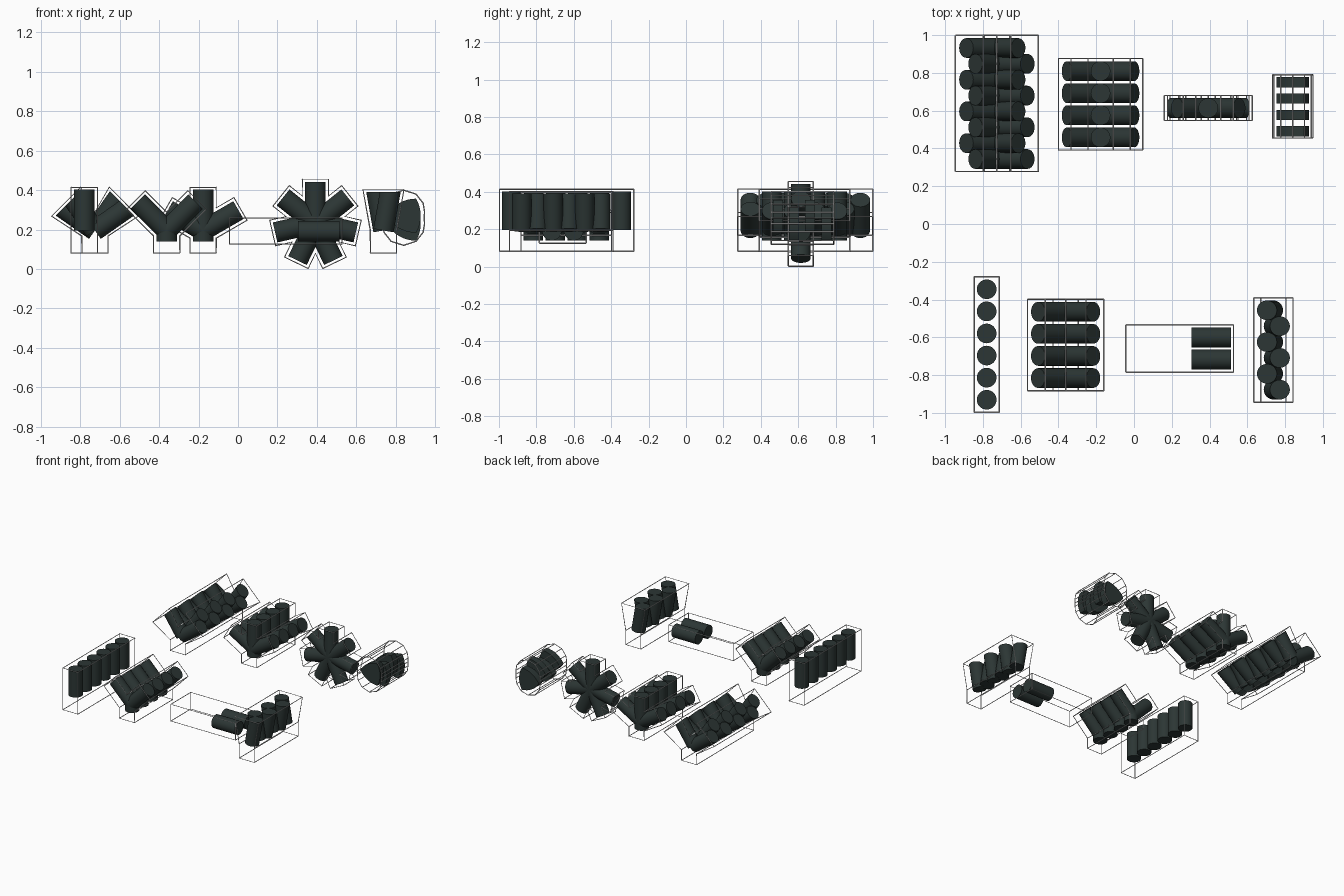
import bpy, bmesh
from math import sin, cos, tau, radians

cube = bpy.data.objects.get("Cube")
if cube:
    bpy.data.objects.remove(cube)


def material(name, rgb):
    mat = bpy.data.materials.new(name)
    mat.use_nodes = True
    mat.diffuse_color = (*rgb, 1)
    mat.node_tree.nodes["Principled BSDF"].inputs["Base Color"].default_value = (*rgb, 1)
    return mat


DARK = material("dark_green_grey", (0.025, 0.037, 0.035))
WIRE = material("pale_wire", (0.8, 0.8, 0.8))

BORE = 0.052       # cylinder radius
HALF = 0.0665      # half width of a frame arm
LONG = 0.207       # cylinder length
DECK = 0.195       # cylinder length where two tilts share one deck
ARM = 0.219        # frame arm length
CRANK = 0.195      # crank height
STEM = 0.113       # frame reach below the crank
PITCH, TIGHT = 0.117, 0.084


def turn(x, z, deg):
    a = radians(deg)
    return x * cos(a) + z * sin(a), z * cos(a) - x * sin(a)


def add_object(name, bm, mat):
    bmesh.ops.recalc_face_normals(bm, faces=bm.faces)
    mesh = bpy.data.meshes.new(name)
    bm.to_mesh(mesh)
    bm.free()
    mesh.materials.append(mat)
    bpy.context.collection.objects.link(bpy.data.objects.new(name, mesh))


def add_rounded(name, bm):
    """Smooth the round sides and keep the cap rims sharp."""
    for f in bm.faces:
        f.smooth = len(f.verts) == 4
    bmesh.ops.recalc_face_normals(bm, faces=bm.faces)
    for e in bm.edges:
        if e.calc_face_angle(0) > radians(40):
            e.smooth = False
    add_object(name, bm, DARK)


def add_cylinder(bm, x, y, z, bank, tilt=0, start=0, length=LONG):
    """Cylinder leaning at bank + tilt, its top cut square to the bank."""
    made = bmesh.ops.create_cone(bm, cap_ends=True, segments=32, radius1=BORE,
                                 radius2=BORE, depth=1)["verts"]
    t = radians(tilt)
    for v in made:
        h = (length + v.co.x * sin(t)) / cos(t) if v.co.z > 0 else start
        px, pz = turn(v.co.x, h, bank + tilt)
        v.co = (x + px, y + v.co.y, z + pz)


def add_frame(name, x, z, y0, y1, points):
    """Thin bars along every edge of an extruded outline."""
    cu = bpy.data.curves.new(name, "CURVE")
    cu.dimensions = "3D"
    cu.bevel_depth = 0.0035
    cu.bevel_resolution = 0
    cu.use_fill_caps = True

    def spline(pts, closed):
        s = cu.splines.new("POLY")
        s.points.add(len(pts) - 1)
        for p, co in zip(s.points, pts):
            p.co = (*co, 1)
        s.use_cyclic_u = closed

    for y in (y0, y1):
        spline([(x + px, y, z + pz) for px, pz in points], True)
    for px, pz in points:
        spline([(x + px, y0, z + pz), (x + px, y1, z + pz)], False)
    path = bpy.data.objects.new(name + "_path", cu)
    bpy.context.collection.objects.link(path)
    bm = bmesh.new()
    bm.from_mesh(path.evaluated_get(bpy.context.evaluated_depsgraph_get()).to_mesh())
    bpy.data.objects.remove(path)
    for f in bm.faces:
        f.smooth = False
    add_object(name, bm, WIRE)


def star_outline(arms):
    """Outline of arms (angle, length, end half width) joined at the crank."""
    arms = sorted(arms)
    pts = []
    for i, (a, length, w) in enumerate(arms):
        pts += [turn(-w, length, a), turn(w, length, a)]
        b, _, w2 = arms[(i + 1) % len(arms)]
        gap = (b - a) % 360
        if gap < 179.9 or w != w2:
            pts.append(turn(0, HALF / sin(radians(gap / 2)), a + gap / 2))
    return pts


def engine(name, x, y, z, rows, pitch, banks, stagger=0, stub=False, stem=STEM,
           start=0, length=LONG, arm=ARM, filled=None):
    ys = [y + (i - (rows - 1) / 2) * pitch for i in range(rows)]
    bm = bmesh.new()
    for i, cy in enumerate(ys):
        tilt = stagger * (-1) ** (rows - i)
        for bank in filled or banks:
            add_cylinder(bm, x, cy, z, bank, tilt, start, DECK if stagger else length)
        if stub:
            add_cylinder(bm, x, cy, z, 180, length=0.055)
    add_rounded(name + "_cylinders", bm)
    wide = 0.104 if stagger else HALF
    reach = LONG if stagger else arm
    arms = [(b, reach, wide) for b in banks]
    if stem:
        arms.append((180, stem, HALF))
    add_frame(name + "_frame", x, z, ys[0] - HALF, ys[-1] + HALF, star_outline(arms))


# Front row
engine("inline_six", -0.78, -0.638, CRANK, 6, PITCH, [0])
engine("vee_eight", -0.362, -0.64, CRANK, 4, PITCH, [-45, 45], stub=True)
engine("flat_four", 0.242, -0.659, 0.192, 2, PITCH, [-90, 90], stem=0,
       start=0.062, length=0.272, arm=0.285, filled=[90])
engine("narrow_vee_six", 0.738, -0.667, CRANK, 6, TIGHT, [0], stagger=10)

# Back row
engine("double_vee_sixteen", -0.726, 0.638, CRANK, 8, TIGHT, [-45, 45], stagger=10)
engine("triple_bank_twelve", -0.177, 0.634, CRANK, 4, PITCH, [-60, 0, 60], stub=True)
engine("radial_seven", 0.393, 0.614, 0.232, 1, PITCH,
       [i * 360 / 7 for i in range(7)], stem=0, length=0.21, arm=0.223)

# Rotary: rounded triangular rotors in an oval housing
bm = bmesh.new()
for i in range(4):
    ring = []
    for k in range(3):
        point = 120 * k - 90
        cx, cz = turn(0, 0.1, point)
        for s in range(8):
            dx, dz = turn(0, 0.1 * 3 ** 0.5, point + 150 + 60 * s / 8)
            ring.append((0.854 + cx + dx, 0.25 + cz + dz + 0.02 * (-1) ** i))
    y = 0.464 + i * 0.0865
    face = bm.faces.new([bm.verts.new((px, y, pz)) for px, pz in ring])
    # Keep the front cap while the copy moves back
    back = bmesh.ops.extrude_face_region(bm, geom=[face], use_keep_orig=True)["geom"]
    bmesh.ops.translate(bm, vec=(0, 0.054, 0),
                        verts=[g for g in back if isinstance(g, bmesh.types.BMVert)])
add_rounded("rotary_rotors", bm)

lobes = []
for k in range(16):
    t = tau * k / 16
    lobes.append((0.1225 * sin(t) + 0.0175 * sin(3 * t),
                  0.1225 * cos(t) + 0.0175 * cos(3 * t)))
add_frame("rotary_frame", 0.84, 0.26, 0.455, 0.79, lobes)
